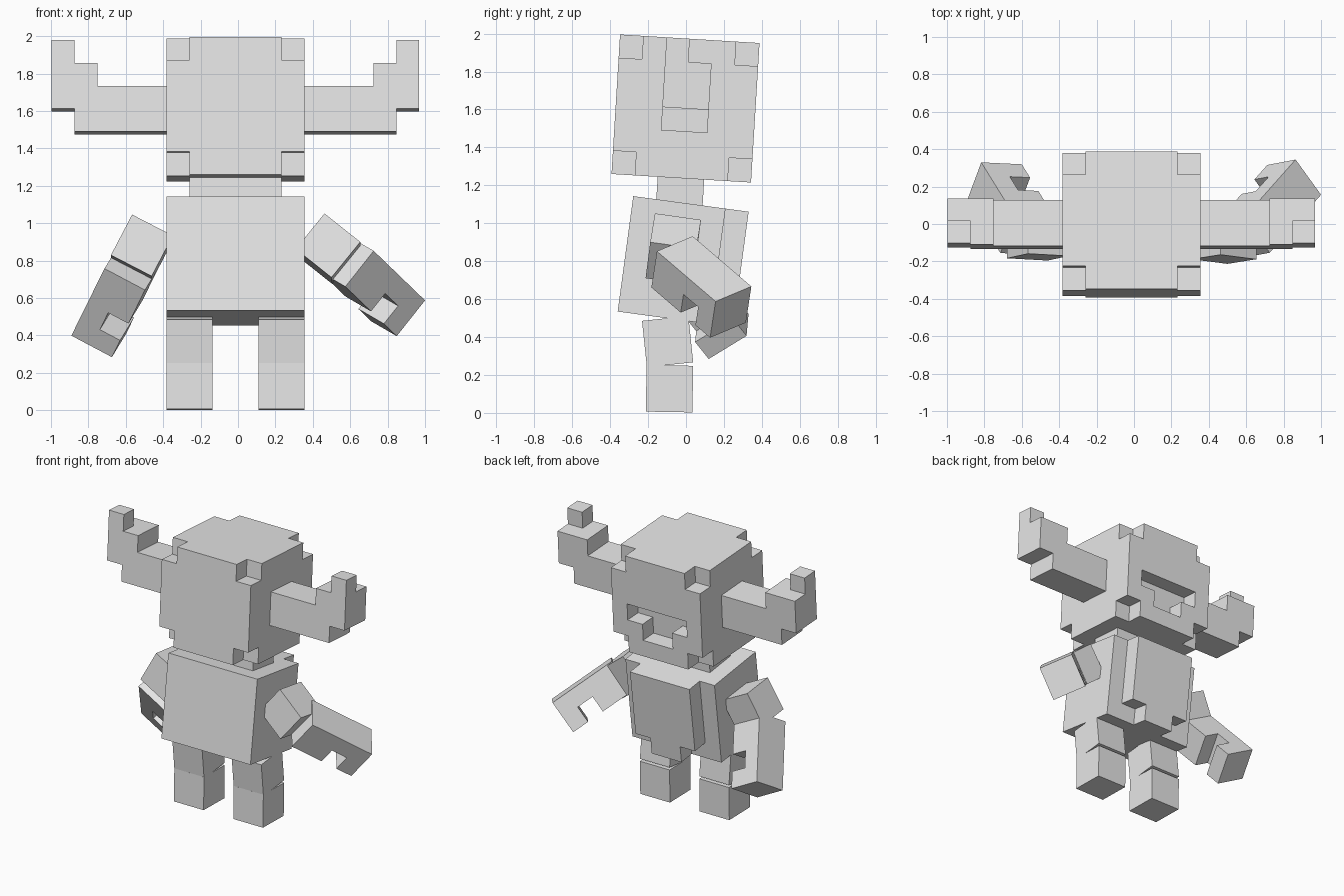
import bpy, bmesh, math
from mathutils import Matrix, Vector

if "Cube" in bpy.data.objects:
    bpy.data.objects.remove(bpy.data.objects["Cube"])

U = 0.1228     # edge of one building cube
CX = -0.0135   # middle of the body

grey = bpy.data.materials.new("plain grey")
grey.diffuse_color = (0.8, 0.8, 0.8, 1)
grey.use_nodes = True
grey.node_tree.nodes["Principled BSDF"].inputs["Base Color"].default_value = grey.diffuse_color


def cells(x0, x1, y0, y1, z0, z1):
    """Set of unit cubes filling a box."""
    return {(x, y, z) for x in range(x0, x1) for y in range(y0, y1) for z in range(z0, z1)}


def block_part(name, cubes, matrix, pivot=(0, 0, 0)):
    """Closed outer skin of a set of cubes, scaled by U and placed by matrix."""
    bm = bmesh.new()
    verts = {}
    for c in cubes:
        for axis in range(3):
            a, b = (axis + 1) % 3, (axis + 2) % 3
            for side in (0, 1):
                n = list(c)
                n[axis] += 2 * side - 1
                if tuple(n) in cubes:
                    continue
                loop = []
                for da, db in ((0, 0), (1, 0), (1, 1), (0, 1)):
                    p = list(c)
                    p[axis] += side
                    p[a] += da
                    p[b] += db
                    p = tuple(p)
                    if p not in verts:
                        verts[p] = bm.verts.new((Vector(p) - Vector(pivot)) * U)
                    loop.append(verts[p])
                bm.faces.new(loop if side else loop[::-1])
    bmesh.ops.dissolve_limit(bm, angle_limit=0.01, verts=bm.verts, edges=bm.edges)
    bm.transform(matrix)
    bmesh.ops.recalc_face_normals(bm, faces=bm.faces)
    mesh = bpy.data.meshes.new(name)
    bm.to_mesh(mesh)
    bm.free()
    mesh.materials.append(grey)
    obj = bpy.data.objects.new(name, mesh)
    bpy.context.collection.objects.link(obj)
    return obj


def tilt(x, y, z, degrees):
    return Matrix.Translation((x, y, z)) @ Matrix.Rotation(math.radians(degrees), 4, 'X')


def aim(center, along, inward):
    """Frame with local x = inward, y = back, z = along the limb."""
    d = Vector(along).normalized()
    e = Vector(inward)
    e = (e - d * e.dot(d)).normalized()
    m = Matrix((e, d.cross(e), d)).transposed().to_4x4()
    return Matrix.Translation(center) @ m


# Head with its eight corners cut off and a T-shaped face opening
head_frame = tilt(CX, -0.0025, 1.605, -3.5)
head = cells(-3, 3, -3, 3, -3, 3)
head -= {(x, y, z) for x in (-3, 2) for y in (-3, 2) for z in (-3, 2)}
head -= cells(-2, 2, 2, 3, -1, 0) | cells(-1, 1, 2, 3, -2, -1)
block_part("head", head, head_frame)

# Horns stepping up at the ends
horn = cells(3, 7, -1, 1, -1, 1) | cells(6, 8, -1, 1, 0, 2) | cells(7, 8, -1, 0, 2, 3)
block_part("right_horn", horn, head_frame)
block_part("left_horn", {(-x - 1, y, z) for x, y, z in horn}, head_frame)

# Neck
block_part("neck", cells(-2, 2, -1, 1, -1, 1), tilt(CX, -0.029, 1.2, -3.5))

# Torso with the stepped plate
torso = cells(0, 6, 0, 4, 0, 5) | cells(1, 5, 4, 5, 1, 5) | cells(2, 4, 4, 5, 0, 1)
block_part("torso", torso, tilt(CX, -0.015, 0.7975, -7.7), (3, 2.5, 2.5))

# Legs, each with a thigh and a shin
cube = cells(-1, 1, -1, 1, -1, 1)
for side, s in (("left", -1), ("right", 1)):
    block_part(side + "_thigh", cube, tilt(CX + s * 2 * U, -0.097, 0.376, 6))
    block_part(side + "_shin", cube, tilt(CX + s * 2 * U, -0.087, 0.1275, -1))

# Arms, each with an upper arm and a forearm notched into a claw
claw = cells(-1, 1, -1, 1, -2, 2) - cells(0, 1, -1, 1, 0, 1)
arms = (
    ("right", (0.483, -0.067, 0.864), (0.78, -0.10, -0.62), (-0.61, -0.10, -0.77),
     (0.719, 0.081, 0.664), (0.557, 0.628, -0.537), (-0.62, -0.12, -0.78)),
    ("left", (-0.514, -0.055, 0.868), (-0.46, -0.10, -0.88), (0.885, -0.05, -0.46),
     (-0.657, 0.082, 0.582), (-0.36, 0.58, -0.73), (0.88, -0.04, -0.47)),
)
for side, c1, d1, e1, c2, d2, e2 in arms:
    block_part(side + "_upper_arm", cube, aim(c1, d1, e1))
    block_part(side + "_forearm", claw, aim(c2, d2, e2))
